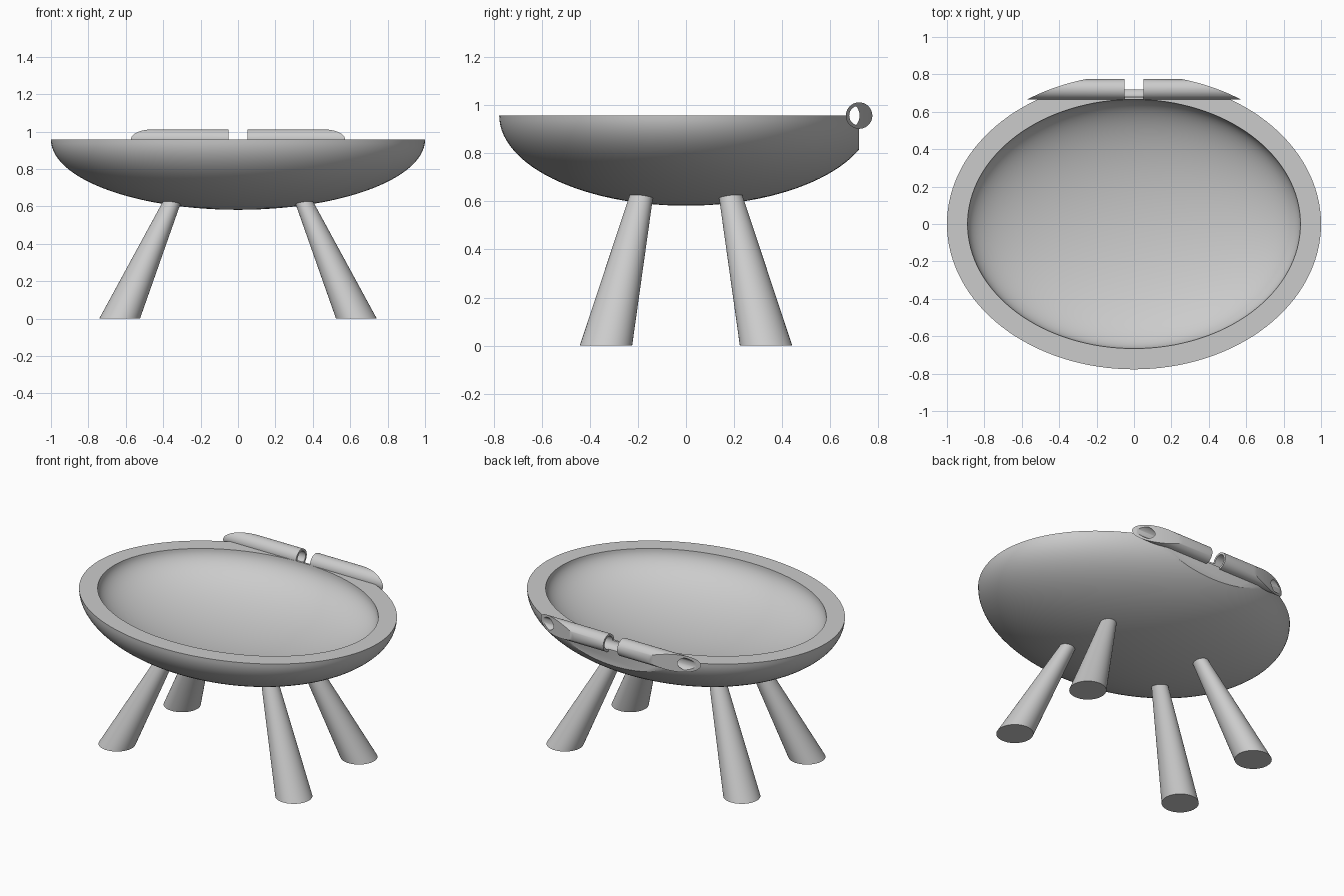
import bpy, bmesh, math
from mathutils import Matrix

cube = bpy.data.objects.get("Cube")
if cube:
    bpy.data.objects.remove(cube)

RIM, HINGE_Y = 0.957, 0.72

grey = bpy.data.materials.new("plain grey")
grey.use_nodes = True
grey.diffuse_color = (0.6, 0.6, 0.6, 1)
grey.node_tree.nodes["Principled BSDF"].inputs["Base Color"].default_value = (0.6, 0.6, 0.6, 1)


def loft(name, rings, n=128, matrix=None):
    """Closed solid through elliptical rings (cx, cy, z, rx, ry)."""
    bm = bmesh.new()
    loops = []
    for cx, cy, z, rx, ry in rings:
        loops.append([bm.verts.new((cx + rx * math.cos(math.tau * i / n),
                                    cy + ry * math.sin(math.tau * i / n), z)) for i in range(n)])
    for a, b in zip(loops, loops[1:]):
        for i in range(n):
            j = (i + 1) % n
            bm.faces.new((a[i], a[j], b[j], b[i]))
    bm.faces.new(loops[0])
    bm.faces.new(loops[-1])
    if matrix:
        bm.transform(matrix)
    bmesh.ops.recalc_face_normals(bm, faces=bm.faces)
    mesh = bpy.data.meshes.new(name)
    bm.to_mesh(mesh)
    bm.free()
    mesh.materials.append(grey)
    ob = bpy.data.objects.new(name, mesh)
    bpy.context.collection.objects.link(ob)
    return ob


def rod(name, x0, x1, r, y=HINGE_Y):
    """Cylinder along x at hinge height."""
    turn = Matrix.Translation((0, y, RIM)) @ Matrix.Rotation(math.pi / 2, 4, 'Y')
    return loft(name, [(0, 0, x0, r, r), (0, 0, x1, r, r)], 64, turn)


def cut(ob, tool, operation='DIFFERENCE'):
    bpy.context.view_layer.objects.active = ob
    mod = ob.modifiers.new("cut", 'BOOLEAN')
    mod.operation, mod.object, mod.solver = operation, tool, 'EXACT'
    bpy.ops.object.modifier_apply(modifier=mod.name)
    bpy.data.objects.remove(tool)


def smooth(ob):
    bpy.ops.object.select_all(action='DESELECT')
    ob.select_set(True)
    bpy.context.view_layer.objects.active = ob
    bpy.ops.object.shade_smooth_by_angle(angle=math.radians(30))


def half_bowl(a, b, depth, steps=28):
    angles = [math.radians(1 + 89 * i / steps) for i in range(steps + 1)]
    return [(0, 0, RIM - depth * math.cos(t), a * math.sin(t), b * math.sin(t)) for t in angles]


# Oval dish: outer shell, flat rim, hollow inside, flat back
dish = loft("dish", half_bowl(1, 0.777, 0.375) + half_bowl(0.89, 0.666, 0.265)[::-1])
bpy.ops.mesh.primitive_cube_add(size=2, location=(0, HINGE_Y + 1, RIM))
cut(dish, bpy.context.object)
cut(dish, rod("bore", -0.3, 0.3, 0.041))

# Hinge barrels, trimmed to the oval outline and bored
for side, name in ((1, "left"), (-1, "right")):
    barrel = rod(name + "_hinge_barrel", side * 0.05, side * 0.7, 0.055)
    cut(barrel, loft("outline", [(0, 0, 0.5, 1.03, 0.8), (0, 0, 1.5, 1.03, 0.8)], 256), 'INTERSECT')
    cut(barrel, rod("bore", 0, side * 0.28, 0.041))
    # Narrower lens-shaped opening at the outer end
    for target in (barrel, dish):
        lens = rod("lens", side * 0.27, side * 0.8, 0.041)
        cut(lens, rod("lens_side", side * 0.2, side * 0.9, 0.06, 0.662), 'INTERSECT')
        cut(target, lens)
    smooth(barrel)
smooth(dish)

# Four splayed tapered legs
for x, side in ((1, "left"), (-1, "right")):
    for y, end in ((-1, "front"), (1, "back")):
        leg = loft(f"{end}_{side}_leg", [(x * 0.633, y * 0.333, 0, 0.109, 0.109),
                                         (x * 0.352, y * 0.185, 0.627, 0.049, 0.049)], 64)
        smooth(leg)
